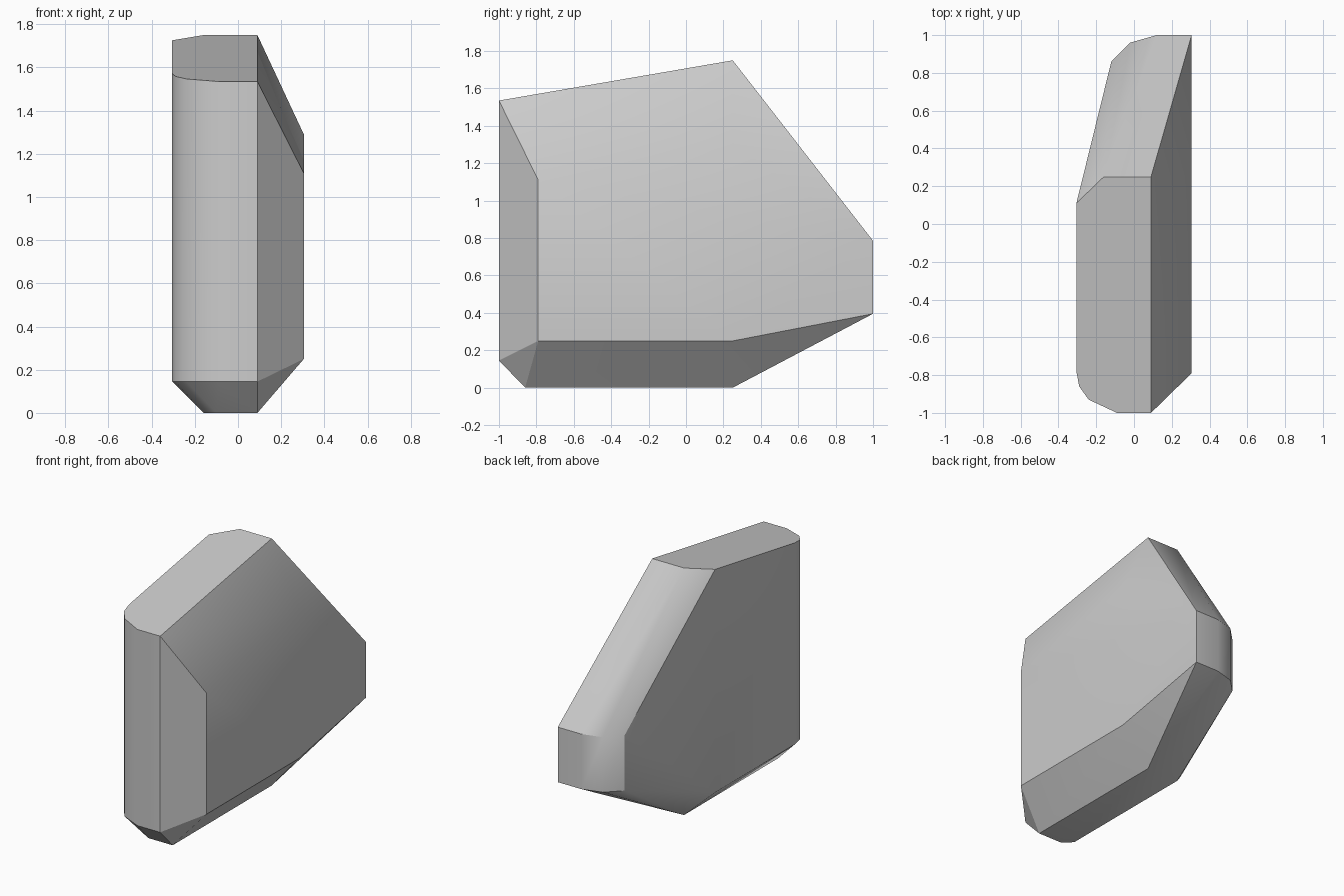
import bpy, bmesh, math

cube = bpy.data.objects.get("Cube")
if cube:
    bpy.data.objects.remove(cube, do_unlink=True)


def flat_material(name, colour):
    mat = bpy.data.materials.new(name)
    mat.use_nodes = True
    mat.diffuse_color = colour
    mat.node_tree.nodes["Principled BSDF"].inputs["Base Color"].default_value = colour
    return mat


def hull_object(name, points, mat):
    """Closed convex solid around the points, with flat areas merged."""
    bm = bmesh.new()
    for p in points:
        bm.verts.new(p)
    hull = bmesh.ops.convex_hull(bm, input=bm.verts[:])
    loose = {g for g in hull["geom_interior"] + hull["geom_unused"]
             if isinstance(g, bmesh.types.BMVert)}
    bmesh.ops.delete(bm, geom=list(loose), context='VERTS')
    bmesh.ops.dissolve_limit(bm, angle_limit=math.radians(1.5),
                             verts=bm.verts[:], edges=bm.edges[:])
    bmesh.ops.recalc_face_normals(bm, faces=bm.faces[:])
    mesh = bpy.data.meshes.new(name)
    bm.to_mesh(mesh)
    bm.free()
    mesh.materials.append(mat)
    obj = bpy.data.objects.new(name, mesh)
    bpy.context.collection.objects.link(obj)
    return obj


def roof(y):
    """Height of the sloping top at depth y."""
    return 1.535 + 0.172 * (y + 1)


# Front edge, rounded towards the flat side
front = [(0.09, -1), (-0.09, -1), (-0.24, -0.93), (-0.29, -0.86), (-0.305, -0.78)]
points = [(x, y, z) for x, y in front for z in (0.145, roof(y))]

# Rear ridge of the top
ridge = [(0.09, 0.25), (-0.16, 0.25), (-0.305, 0.11)]
points += [(x, y, roof(y)) for x, y in ridge]

# Narrow upright back, rounded towards the flat side
back = [(0.305, 1), (0.12, 1), (-0.02, 0.96), (-0.12, 0.86)]
points += [(x, y, z) for x, y in back for z in (0.395, 0.785)]

# Base and the lower edge of the flat side
base = [(0.09, -0.86), (-0.10, -0.86), (-0.16, -0.80), (-0.16, 0.25), (0.09, 0.25)]
points += [(x, y, 0) for x, y in base]
points.append((-0.305, 0.11, 0.145))

# Raised panel on the chamfered side
panel = [(-0.79, 0.25), (-0.79, 1.11), (0.25, 1.29), (0.25, 0.25)]
points += [(0.305, y, z) for y, z in panel]

grey = flat_material("light_grey", (0.6, 0.6, 0.6, 1))
block = hull_object("faceted_block", points, grey)

bpy.ops.object.select_all(action='DESELECT')
block.select_set(True)
bpy.context.view_layer.objects.active = block
bpy.ops.object.shade_smooth_by_angle(angle=math.radians(30))
